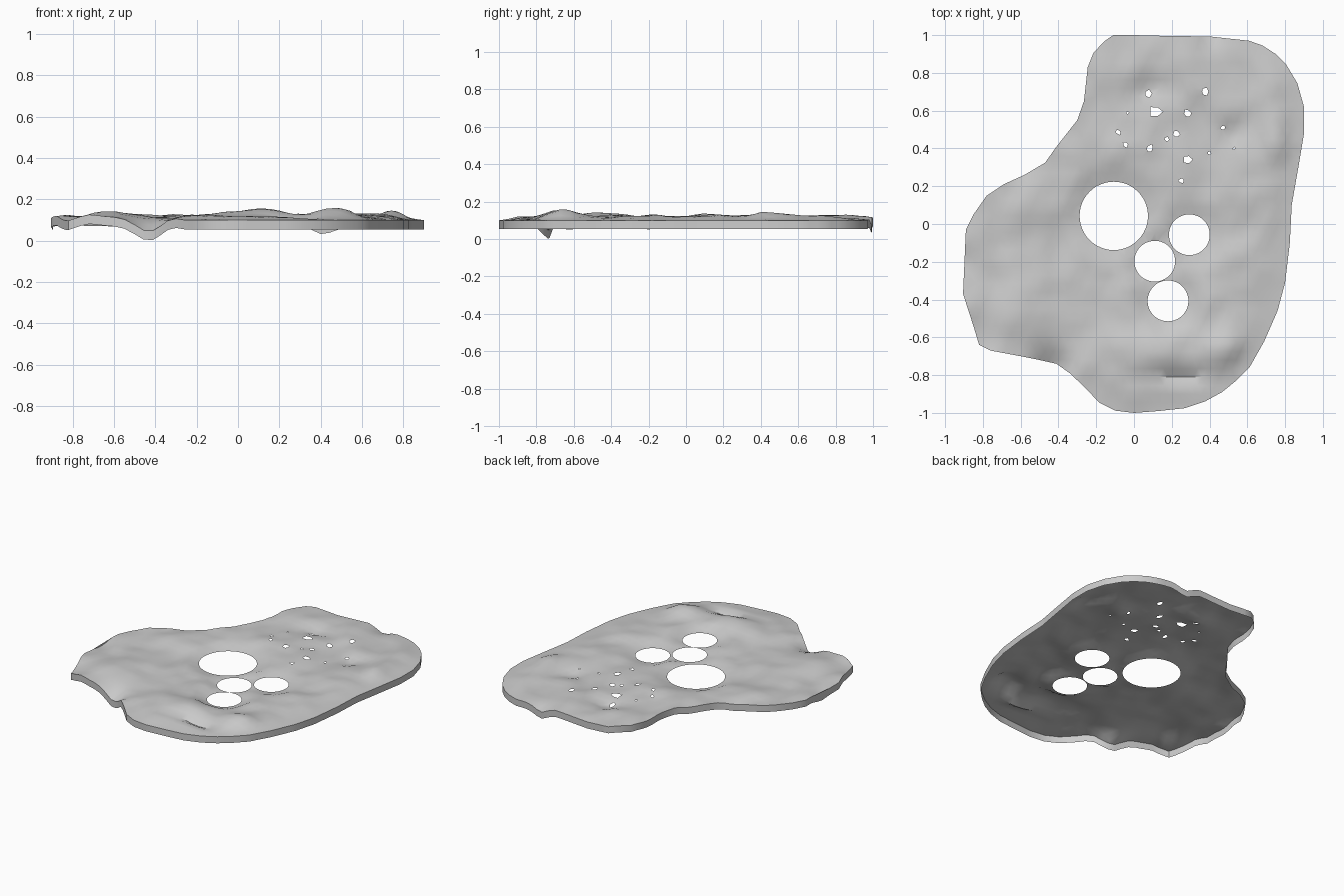
import bpy, bmesh, math, random
from mathutils import Vector, geometry, noise

if "Cube" in bpy.data.objects:
    bpy.data.objects.remove(bpy.data.objects["Cube"])

random.seed(4)
SKIRT = 0.045
STEP = 0.045

# Outline, first the level front/right rim, then the wavy left/back rim
level_rim = [(.61, .97), (.68, .945), (.75, .9), (.805, .845), (.865, .745), (.9, .62), (.9, .48), (.87, .3),
             (.835, .1), (.825, -.1), (.8, -.31), (.76, -.46), (.69, -.62), (.614, -.755),
             (.54, -.83), (.466, -.89), (.375, -.94), (.27, -.975), (.13, -.99), (0, -1), (-.1, -.988),
             (-.185, -.945), (-.26, -.865)]
wavy_rim = [(-.34, -.79), (-.41, -.74), (-.5, -.72), (-.6, -.7), (-.76, -.67), (-.82, -.64),
            (-.85, -.54), (-.905, -.37), (-.89, -.03), (-.85, .05), (-.78, .15), (-.69, .21),
            (-.58, .26), (-.47, .325), (-.41, .41), (-.3, .55), (-.265, .65), (-.245, .83),
            (-.215, .905), (-.16, .965), (-.11, 1), (0, 1), (.2, .995), (.4, .993)]

# Round wells: x, y, radius
wells = [(-.107, .043, .181), (.293, -.057, .108), (.11, -.197, .108), (.18, -.407, .108)]
# Small ragged perforations: x, y, radius
pores = [(.073, .69, .022), (.375, .7, .019), (.12, .595, .033), (.283, .585, .02), (-.035, .59, .007),
         (-.083, .485, .012), (-.043, .42, .014), (.083, .4, .02), (.173, .447, .012), (.225, .475, .018),
         (.285, .342, .02), (.25, .23, .012), (.4, .375, .008), (.472, .508, .013), (.53, .4, .007)]
# Hills and hollows: x, y, height, width along x, width along y
bumps = [(.1, -.69, .042, .2, .1), (.47, -.66, .036, .1, .1), (-.62, -.5, .032, .14, .13),
         (-.43, -.76, -.075, .085, .1), (-.18, .92, .012, .1, .12), (.74, .47, .028, .07, .14),
         (.4, 1.0, -.034, .07, .06), (.1, .72, -.03, .06, .05), (.53, .47, -.024, .06, .06),
         (-.05, .42, .018, .15, .1), (.5, .2, .014, .12, .12), (-.55, .08, .014, .15, .12),
         (-.4, -.2, -.008, .1, .2), (.25, -.8, -.04, .13, .04), (-.9, -.2, -.012, .09, .2),
         (-.82, -.62, -.018, .08, .1), (.2, 1.0, -.012, .12, .06)]


def resample(points):
    out = []
    for a, b in zip(points, points[1:] + points[:1]):
        a, b = Vector(a), Vector(b)
        n = max(1, round((b - a).length / STEP))
        out += [a.lerp(b, i / n) for i in range(n)]
    return out


def ring(x, y, r, sides, rough=0.0):
    pts = []
    for i in range(sides):
        a = math.tau * i / sides
        s = r * (1 + random.uniform(-rough, rough))
        pts.append(Vector((x + s * math.cos(a), y + s * math.sin(a))))
    return pts


def inside(p, poly):
    hit = False
    for a, b in zip(poly, poly[1:] + poly[:1]):
        if (a.y > p.y) != (b.y > p.y) and p.x < (b.x - a.x) * (p.y - a.y) / (b.y - a.y) + a.x:
            hit = not hit
    return hit


def distance(p, chain):
    best = 9.0
    for a, b in zip(chain, chain[1:]):
        d = b - a
        t = min(1, max(0, (p - a).dot(d) / d.length_squared))
        best = min(best, (p - a - d * t).length)
    return best


def smooth(t):
    t = min(1, max(0, t))
    return t * t * (3 - 2 * t)


level_chain = [Vector(p) for p in level_rim]


def height(p):
    h = .016 + .014 * noise.noise(Vector((p.x * 5, p.y * 5, 1.3)))
    h += .012 * noise.noise(Vector((p.x * 9, p.y * 9, 4.7)))
    for x, y, z, wx, wy in bumps:
        h += z * math.exp(-((p.x - x) / wx) ** 2 - ((p.y - y) / wy) ** 2)
    # The rim is level along front and right, and so are the edges of the wells
    h *= smooth(distance(p, level_chain) / .13)
    gap = min((p - Vector((x, y))).length - r for x, y, r in wells)
    k = smooth((gap - .005) / .085)
    h = h * k - .006 * (1 - k)
    return min(.16, max(SKIRT, .1 + h))


# Planar layout: outline, holes and a grid of inner points
outline = resample(level_rim + wavy_rim)
holes = [ring(*w, 48) for w in wells] + [ring(*p, 5 + i % 2, .35) for i, p in enumerate(pores)]
closed = outline + outline[:1]
points, edges = [], []
for loop in [outline] + holes:
    k, n = len(points), len(loop)
    points += loop
    edges += [(k + i, k + (i + 1) % n) for i in range(n)]
for i in range(-22, 23):
    for j in range(-23, 24):
        p = Vector((i * STEP + (j % 2) * STEP / 2, j * STEP))
        if not inside(p, outline) or distance(p, closed) < .02:
            continue
        if all((p - Vector((x, y))).length > r * 1.1 + .012 for x, y, r in wells + pores):
            points.append(p)
verts, _, tris = geometry.delaunay_2d_cdt(points, edges, [], 0, 1e-5)[:3]

# Top sheet: raised to its heights, open underneath
bm = bmesh.new()
bv = [bm.verts.new((v.x, v.y, height(v))) for v in verts]
for t in tris:
    c = sum((verts[i] for i in t), Vector((0, 0))) / len(t)
    if inside(c, outline) and not any(inside(c, h) for h in holes):
        bm.faces.new([bv[i] for i in t])
bmesh.ops.delete(bm, geom=[v for v in bm.verts if not v.link_faces], context='VERTS')

# Skirt: only the outer rim is extruded down, the holes stay thin
rim = [e for e in bm.edges if e.is_boundary and all(distance(v.co.xy, closed) < 1e-3 for v in e.verts)]
new = bmesh.ops.extrude_edge_only(bm, edges=rim)["geom"]
bmesh.ops.translate(bm, vec=(0, 0, -SKIRT), verts=[g for g in new if isinstance(g, bmesh.types.BMVert)])
bmesh.ops.recalc_face_normals(bm, faces=bm.faces[:])
if max(bm.faces, key=lambda f: f.normal.z ** 2).normal.z < 0:
    bmesh.ops.reverse_faces(bm, faces=bm.faces[:])

mesh = bpy.data.meshes.new("wavy_sheet")
bm.to_mesh(mesh)
bm.free()
sheet = bpy.data.objects.new("wavy_sheet", mesh)
bpy.context.collection.objects.link(sheet)
bpy.context.view_layer.objects.active = sheet
sheet.select_set(True)
bpy.ops.object.shade_smooth_by_angle(angle=math.radians(35))
